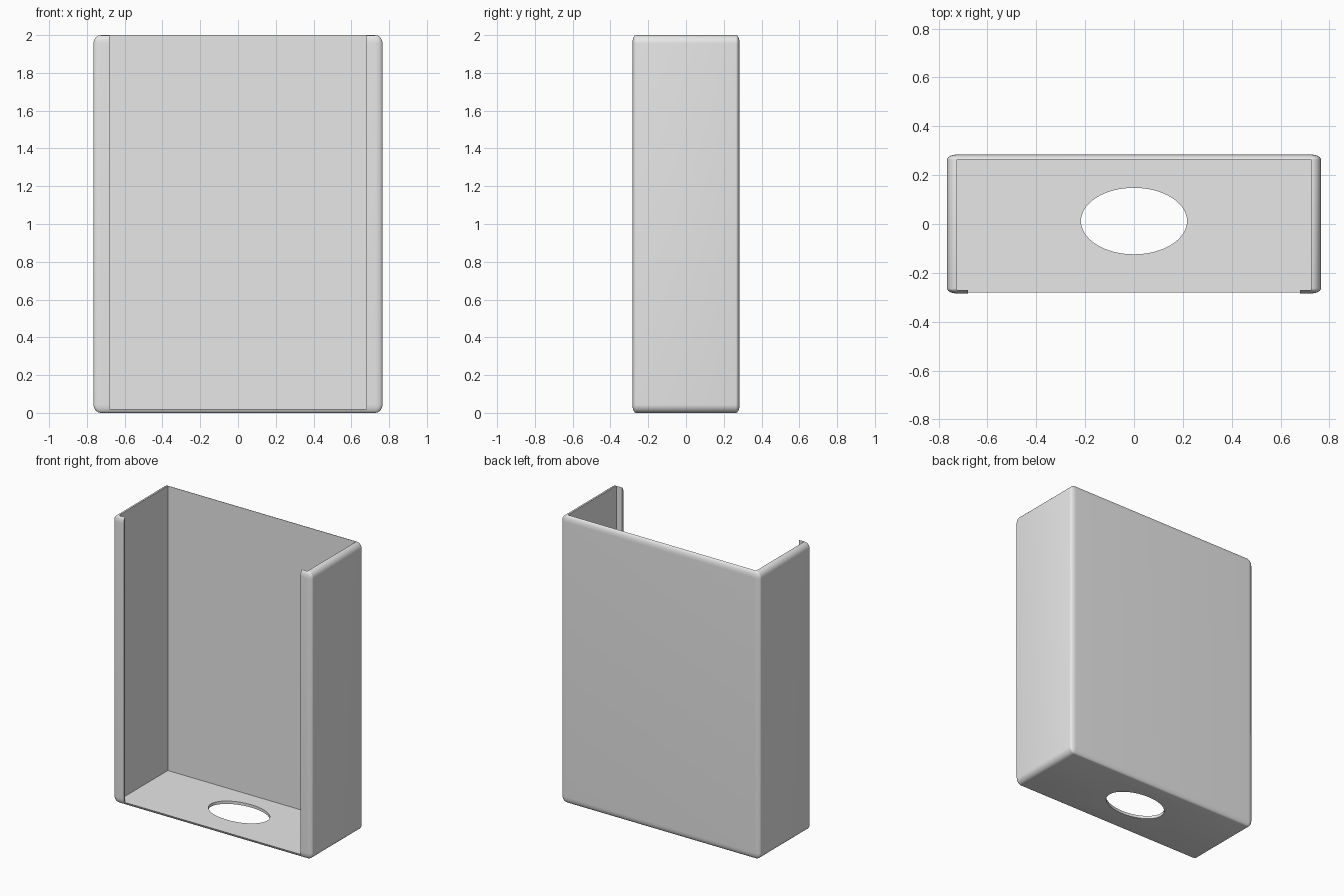
import bpy, bmesh, math
from mathutils import Matrix, Vector

if "Cube" in bpy.data.objects:
    bpy.data.objects.remove(bpy.data.objects["Cube"], do_unlink=True)

grey = bpy.data.materials.new("light_grey")
grey.use_nodes = True
colour = (0.8, 0.8, 0.8, 1)
grey.diffuse_color = colour
grey.node_tree.nodes["Principled BSDF"].inputs["Base Color"].default_value = colour

WIDTH, DEPTH, HEIGHT = 1.53, 0.568, 2.0
FLOOR = 0.02
BACK, FRONT = 0.264, -0.27        # inner faces of back wall and front lips


def make_object(name, bm):
    mesh = bpy.data.meshes.new(name)
    bm.to_mesh(mesh)
    bm.free()
    mesh.materials.append(grey)
    obj = bpy.data.objects.new(name, mesh)
    bpy.context.collection.objects.link(obj)
    return obj


def box(name, low, high):
    low, high = Vector(low), Vector(high)
    bm = bmesh.new()
    bmesh.ops.create_cube(bm, size=1, matrix=Matrix.Translation((low + high) / 2)
                          @ Matrix.Diagonal((high - low).to_4d()))
    return make_object(name, bm)


# Rounded outer block: an even bevel, squashed to a different radius per axis
radius = Vector((0.04, 0.02, 0.045))
size = Vector((WIDTH, DEPTH, HEIGHT))
bm = bmesh.new()
bmesh.ops.create_cube(bm, size=1)
bmesh.ops.scale(bm, vec=[s / r for s, r in zip(size, radius)], verts=bm.verts)
bmesh.ops.bevel(bm, geom=bm.edges[:], offset=1, segments=8, profile=0.5,
                affect='EDGES')
bmesh.ops.scale(bm, vec=radius, verts=bm.verts)
bmesh.ops.translate(bm, vec=(0, 0, HEIGHT / 2), verts=bm.verts)
holder = make_object("open_holder", bm)

# Cavity open at the top, and front opening between the two lips
cavity = box("cavity_cutter", (-0.725, FRONT, FLOOR), (0.725, BACK, 2.2))
opening = box("front_cutter", (-0.68, -0.5, FLOOR), (0.68, 0, 2.3))

# Oval hole through the floor
bm = bmesh.new()
bmesh.ops.create_cone(bm, cap_ends=True, segments=64, radius1=1, radius2=1, depth=0.2,
                      matrix=Matrix.Translation((0, 0.012, 0))
                      @ Matrix.Diagonal((0.217, 0.136, 1, 1)))
hole = make_object("hole_cutter", bm)

# Cut and apply
bpy.ops.object.select_all(action='DESELECT')
holder.select_set(True)
bpy.context.view_layer.objects.active = holder
for cutter in (cavity, opening, hole):
    mod = holder.modifiers.new(cutter.name, 'BOOLEAN')
    mod.operation = 'DIFFERENCE'
    mod.solver = 'EXACT'
    mod.object = cutter
    bpy.ops.object.modifier_apply(modifier=mod.name)
    bpy.data.objects.remove(cutter, do_unlink=True)

bpy.ops.object.shade_smooth_by_angle(angle=math.radians(30))
